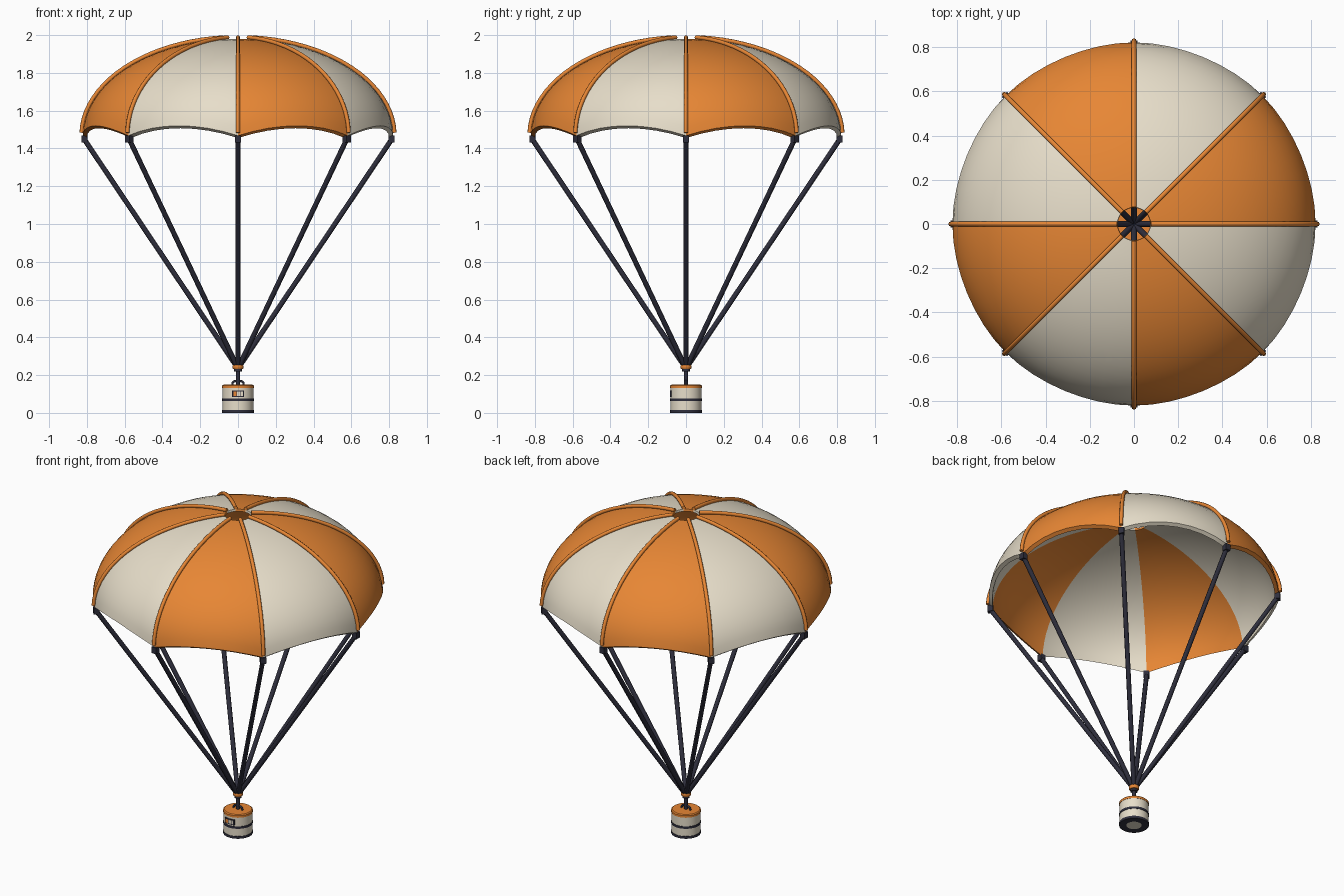
import bpy, bmesh
from math import sin, cos, acos, asin, pi, tau
from mathutils import Vector

if "Cube" in bpy.data.objects:
    bpy.data.objects.remove(bpy.data.objects["Cube"])


def material(name, rgb):
    m = bpy.data.materials.new(name)
    m.use_nodes = True
    m.diffuse_color = (*rgb, 1)
    m.node_tree.nodes["Principled BSDF"].inputs["Base Color"].default_value = (*rgb, 1)
    return m


orange = material("orange fabric", (0.80, 0.24, 0.035))
cream = material("cream fabric", (0.80, 0.73, 0.59))
dark = material("dark cord", (0.028, 0.028, 0.046))

PANELS, COLS, ROWS = 8, 8, 16
RADIUS, HEIGHT, BASE, VENT = 0.821, 0.514, 1.468, 0.075
SCALLOP = 0.052


def smooth(ob, angle=0.6):
    bpy.ops.object.select_all(action='DESELECT')
    ob.select_set(True)
    bpy.context.view_layer.objects.active = ob
    bpy.ops.object.shade_smooth_by_angle(angle=angle)


def finish(name, bm, mats):
    bmesh.ops.recalc_face_normals(bm, faces=bm.faces)
    me = bpy.data.meshes.new(name)
    bm.to_mesh(me)
    bm.free()
    for m in mats:
        me.materials.append(m)
    ob = bpy.data.objects.new(name, me)
    bpy.context.collection.objects.link(ob)
    smooth(ob)


def lathe(name, profile, mat, steps=32):
    """Revolve (radius, z) points about the z axis."""
    bm = bmesh.new()
    vs = [bm.verts.new((r, 0, z)) for r, z in profile]
    es = [bm.edges.new(p) for p in zip(vs, vs[1:])]
    bmesh.ops.spin(bm, geom=vs + es, axis=(0, 0, 1), cent=(0, 0, 0),
                   angle=tau, steps=steps, use_duplicate=False)
    bmesh.ops.remove_doubles(bm, verts=bm.verts, dist=0.0001)
    finish(name, bm, [mat])


def tube(name, points, radius, mat):
    cu = bpy.data.curves.new(name, 'CURVE')
    cu.dimensions = '3D'
    cu.bevel_depth, cu.bevel_resolution, cu.use_fill_caps = radius, 2, True
    sp = cu.splines.new('POLY')
    sp.points.add(len(points) - 1)
    for p, co in zip(sp.points, points):
        p.co = (*co, 1)
    cu.materials.append(mat)
    ob = bpy.data.objects.new(name, cu)
    bpy.context.collection.objects.link(ob)
    bpy.ops.object.select_all(action='DESELECT')
    ob.select_set(True)
    bpy.context.view_layer.objects.active = ob
    bpy.ops.object.convert(target='MESH')
    smooth(bpy.context.object, 0.9)


def box(name, centre, size, mat, turn=0):
    bpy.ops.mesh.primitive_cube_add(size=1, location=centre, rotation=(0, 0, turn))
    ob = bpy.context.object
    ob.name, ob.scale = name, size
    ob.data.materials.append(mat)


def polar(r, a, z):
    return Vector((r * cos(a), r * sin(a), z))


def dome(t, offset=0.0):
    """Radius and height on the canopy at polar angle t."""
    return (RADIUS + offset) * sin(t), BASE + (HEIGHT + offset) * cos(t)


# Canopy: thick shell with a vent, scalloped hem and alternating panels
t_top = asin(VENT / RADIUS)
bm = bmesh.new()
loops = []
for c in range(PANELS * COLS):
    u = (c % COLS) / COLS
    a = tau * c / (PANELS * COLS)
    t_rim = acos(SCALLOP * 4 * u * (1 - u) / HEIGHT)
    ts = [t_top + (t_rim - t_top) * v / ROWS for v in range(ROWS + 1)]
    outer = [dome(t) for t in ts]
    inner = [(r - 0.02 * sin(t), z - 0.013) for t, (r, z) in zip(ts, outer)]
    loops.append([bm.verts.new(polar(r, a, z)) for r, z in outer + inner[::-1]])
for c, loop in enumerate(loops):
    nxt = loops[(c + 1) % len(loops)]
    for k in range(len(loop)):
        j = (k + 1) % len(loop)
        f = bm.faces.new((loop[k], loop[j], nxt[j], nxt[k]))
        f.material_index = (c // COLS) % 2
finish("canopy", bm, [orange, cream])

# Seam ribs, corner anchors and suspension cords
t_end = acos(0.015 / HEIGHT)
for i in range(PANELS):
    a = tau * i / PANELS
    path = [dome(t_top + (t_end - t_top) * v / 20, 0.008) for v in range(21)]
    tube(f"seam_rib_{i + 1}", [polar(r, a, z) for r, z in path], 0.011, orange)
    box(f"cord_anchor_{i + 1}", polar(0.813, a, 1.45), (0.032, 0.032, 0.038), dark, a)
    tube(f"cord_{i + 1}", [polar(0.815, a, 1.45), polar(0.01, a, 0.25)], 0.0135, dark)

# Swivel joining the cords to the canister
lathe("swivel_collar", [(0, 0.256), (0.025, 0.256), (0.029, 0.25), (0.029, 0.238),
                        (0.025, 0.232), (0, 0.232)], orange, 20)
lathe("swivel_base", [(0, 0.234), (0.02, 0.234), (0.02, 0.22), (0, 0.22)], dark, 20)
lathe("swivel_post", [(0, 0.225), (0.011, 0.225), (0.011, 0.14), (0, 0.14)], dark, 12)

# Canister with lid, bands, base ring and base disc
lathe("canister_body", [(0, 0.004), (0.082, 0.004), (0.082, 0.135), (0, 0.135)], cream)
lathe("canister_lid", [(0, 0.149), (0.078, 0.149), (0.084, 0.144), (0.084, 0.131),
                       (0, 0.131)], orange)
lathe("middle_band", [(0.08, 0.062), (0.084, 0.062), (0.084, 0.076), (0.08, 0.076)], dark)
lathe("base_ring", [(0.043, 0.006), (0.043, 0), (0.084, 0), (0.084, 0.015),
                    (0.08, 0.015)], dark)
lathe("base_disc", [(0, 0), (0.043, 0), (0.043, 0.006), (0, 0.006)], cream)

# Carry handle on the lid
arch = [(0.03 * cos(pi * k / 10), 0, 0.148 + 0.022 * sin(pi * k / 10) ** 0.6)
        for k in range(11)]
tube("carry_handle", arch, 0.006, dark)

# Front label with coloured patches
box("label_plate", (0, -0.08, 0.101), (0.062, 0.009, 0.034), dark)
for x, w, mat in ((-0.017, 0.016, orange), (0.003, 0.018, cream), (0.021, 0.01, cream)):
    box("label_patch", (x, -0.084, 0.101), (w, 0.004, 0.022), mat)
